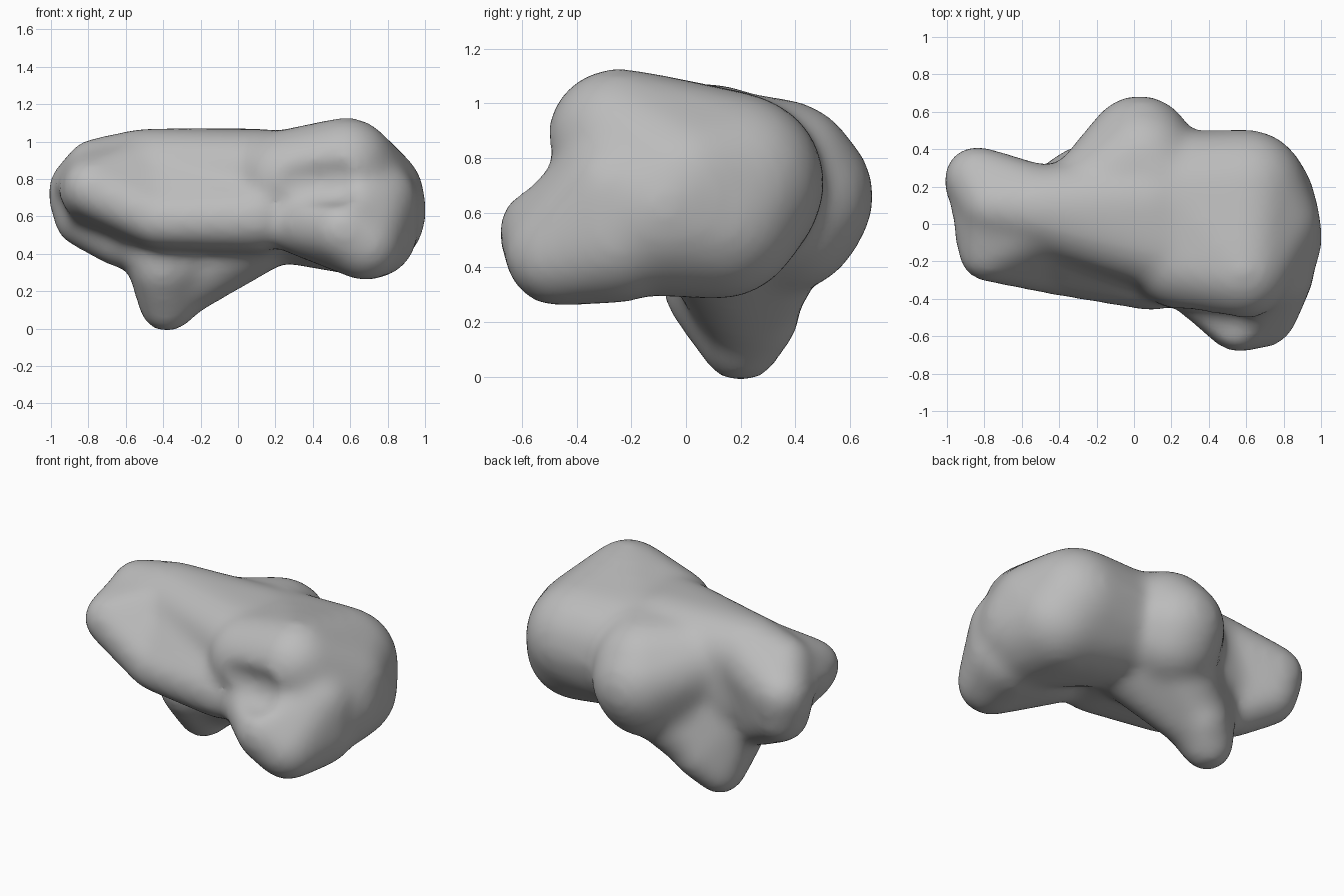
import bpy, bmesh
from mathutils import Matrix

if "Cube" in bpy.data.objects:
    bpy.data.objects.remove(bpy.data.objects["Cube"], do_unlink=True)

bone = bpy.data.materials.new("bone_grey")
bone.use_nodes = True
grey = (0.5, 0.5, 0.5, 1)
bone.diffuse_color = grey
bone.node_tree.nodes["Principled BSDF"].inputs["Base Color"].default_value = grey


def add_hull(target, balls):
    """Wrap a convex skin around balls given as (x, y, z, radius)."""
    bm = bmesh.new()
    for x, y, z, r in balls:
        # Small balls get a little extra, as softening wears them down more
        bmesh.ops.create_icosphere(bm, subdivisions=3, radius=r + 0.003 / r,
                                   matrix=Matrix.Translation((x, y, z)))
    points = [v.co.copy() for v in bm.verts]
    bm.free()
    hull = bmesh.new()
    for p in points:
        hull.verts.new(p)
    result = bmesh.ops.convex_hull(hull, input=hull.verts)
    inside = {g for g in result["geom_interior"] if isinstance(g, bmesh.types.BMVert)}
    bmesh.ops.delete(hull, geom=list(inside), context='VERTS')
    temp = bpy.data.meshes.new("hull")
    hull.to_mesh(temp)
    hull.free()
    target.from_mesh(temp)
    bpy.data.meshes.remove(temp)


def make_object(name, hulls):
    bm = bmesh.new()
    for balls in hulls:
        add_hull(bm, balls)
    mesh = bpy.data.meshes.new(name)
    bm.to_mesh(mesh)
    bm.free()
    obj = bpy.data.objects.new(name, mesh)
    bpy.context.collection.objects.link(obj)
    return obj


# Large rounded head
head = [(.6, .18, .71, .32), (.66, .12, .59, .3), (.68, -.08, .62, .32),
        (.71, 0, .7, .28), (.58, -.25, .87, .25), (.25, .15, .7, .34),
        (.25, -.2, .8, .25)]
# Low lobe jutting out of the front
front_lobe = [(.56, -.5, .53, .17), (.68, -.47, .45, .18), (.3, -.3, .57, .15),
              (.72, -.25, .51, .23), (.74, -.25, .68, .21)]
# Upper ridge: narrow end, then widening into the head
ridge_end = [(-.84, .24, .74, .16), (-.82, .22, .6, .15), (-.76, .1, .85, .15),
             (-.5, .08, .84, .22), (-.62, .12, .49, .15)]
ridge = [(-.5, .08, .84, .22), (-.5, .1, .6, .2), (.1, .1, .78, .28),
         (.2, -.12, .8, .25)]
# Front lip, dropping from the narrow end towards the head
lip_end = [(-.78, -.15, .75, .14), (-.42, -.23, .58, .13), (-.5, .03, .82, .2),
           (-.76, .1, .83, .15), (-.84, .22, .7, .16)]
lip = [(-.42, -.23, .58, .13), (.1, -.29, .59, .16), (-.4, .1, .6, .18),
       (-.5, .03, .8, .2), (.15, .1, .64, .25)]
# Rounded bump at the back, blended into the top
back_bump = [(.03, .4, .66, .28), (.05, .34, .72, .29), (.2, .1, .76, .28),
             (-.22, .14, .76, .25), (-.12, .22, .52, .22), (.02, .37, .59, .27)]
# Tapered process under the body, and the web joining it to the bump
lower_process = [(-.38, .2, .13, .13), (-.4, .1, .33, .17), (-.28, .27, .23, .13),
                 (-.45, .1, .5, .17), (-.15, .2, .48, .22)]
process_web = [(-.33, .22, .2, .14), (-.12, .29, .38, .16), (.08, .12, .54, .24),
               (.02, .32, .55, .22)]

body = make_object("bone_body", [head, front_lobe, ridge_end, ridge, lip_end, lip,
                                 back_bump, lower_process, process_web])
# Hollows under the front lip and in the narrow end
hollows = [make_object("front_hollow", [[(.3, -.58, .79, .12), (.52, -.6, .8, .12)]]),
           make_object("end_hollow", [[(-1.12, .02, .64, .17), (-1.04, -.02, .5, .15)]])]


def add_remesh():
    mod = body.modifiers.new("fuse", 'REMESH')
    mod.mode = 'VOXEL'
    mod.voxel_size = 0.025


add_remesh()
for cutter in hollows:
    cutter.hide_render = True
    cut = body.modifiers.new("carve", 'BOOLEAN')
    cut.operation = 'DIFFERENCE'
    cut.object = cutter
add_remesh()
soften = body.modifiers.new("soften", 'SMOOTH')
soften.factor = 0.5
soften.iterations = 24

# Bake the modifiers and remove the cutters
bpy.context.view_layer.update()
evaluated = body.evaluated_get(bpy.context.evaluated_depsgraph_get())
final = bpy.data.meshes.new_from_object(evaluated)
body.modifiers.clear()
body.data = final
for cutter in hollows:
    bpy.data.objects.remove(cutter, do_unlink=True)

final.materials.clear()
final.materials.append(bone)
for p in final.polygons:
    p.material_index = 0
    p.use_smooth = True
final.update()
